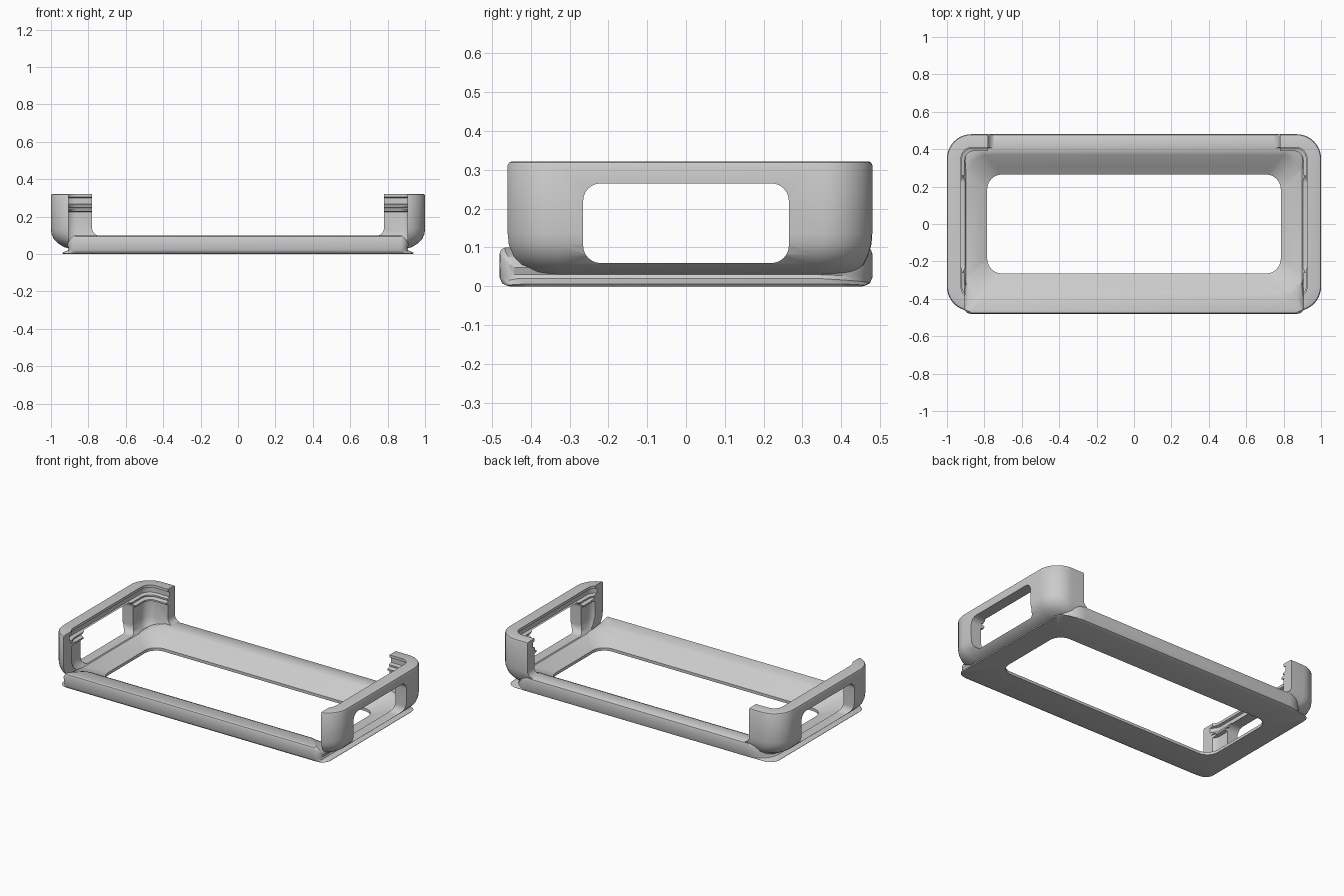
import bpy, bmesh, math
from mathutils import Vector

if "Cube" in bpy.data.objects:
    bpy.data.objects.remove(bpy.data.objects["Cube"])

grey = bpy.data.materials.new("light_grey")
grey.diffuse_color = (0.6, 0.6, 0.6, 1)
grey.use_nodes = True
grey.node_tree.nodes["Principled BSDF"].inputs["Base Color"].default_value = grey.diffuse_color
SEG = 10


def rounded_rect(x0, x1, y0, y1, r_low, r_high):
    """Points (x, y, t); t runs 0 at the x ends to 1 on the y sides."""
    corners = [(x1, y1, 1, 1, r_high, 0), (x0, y1, -1, 1, r_high, 1),
               (x0, y0, -1, -1, r_low, 0), (x1, y0, 1, -1, r_low, 1)]
    pts = []
    for cx, cy, sx, sy, r, flip in corners:
        for i in range(SEG + 1):
            f = i / SEG
            t = 1 - f if flip else f
            a = t * math.pi / 2
            pts.append((cx - sx * r * (1 - math.cos(a)),
                        cy - sy * r * (1 - math.sin(a)), t))
    return pts


def make_object(name, bm):
    bmesh.ops.recalc_face_normals(bm, faces=bm.faces)
    me = bpy.data.meshes.new(name)
    bm.to_mesh(me)
    bm.free()
    ob = bpy.data.objects.new(name, me)
    bpy.context.collection.objects.link(ob)
    me.materials.append(grey)
    return ob


def loft_ring(name, loops):
    """Join closed loops into a tube that closes on itself."""
    bm = bmesh.new()
    rings = [[bm.verts.new(p) for p in loop] for loop in loops]
    n = len(rings[0])
    for k, a in enumerate(rings):
        b = rings[(k + 1) % len(rings)]
        for i in range(n):
            j = (i + 1) % n
            bm.faces.new((a[i], a[j], b[j], b[i]))
    return make_object(name, bm)


def prism(u0, u1, v0, v1, r, place, d0, d1):
    """Rounded rectangular prism; place maps (u, v, depth) to a point."""
    bm = bmesh.new()
    pts = rounded_rect(u0, u1, v0, v1, r, r)
    ends = [[bm.verts.new(place(u, v, d)) for u, v, _ in pts] for d in (d0, d1)]
    n = len(pts)
    for e in ends:
        bm.faces.new(e)
    for i in range(n):
        j = (i + 1) % n
        bm.faces.new((ends[0][i], ends[0][j], ends[1][j], ends[1][i]))
    return make_object("cutter", bm)


def activate(ob):
    bpy.ops.object.select_all(action='DESELECT')
    ob.select_set(True)
    bpy.context.view_layer.objects.active = ob


def cut(ob, cutter):
    activate(ob)
    m = ob.modifiers.new("cut", 'BOOLEAN')
    m.operation, m.solver, m.object = 'DIFFERENCE', 'EXACT', cutter
    bpy.ops.object.modifier_apply(modifier=m.name)
    bpy.data.objects.remove(cutter)


def smooth(ob):
    activate(ob)
    bpy.ops.object.shade_smooth_by_angle(angle=math.radians(32))


# Base frame: half x, half y, front radius, back radius, z at ends, z at rails
base_rows = [
    (.785, .265, .08, .08, 0, 0),
    (.785, .265, .08, .08, .018, .018),
    (.825, .305, .09, .09, .035, .045),
    (.88, .37, .10, .10, .052, .092),
    (.90, .39, .10, .10, .055, .10),
    (.908, .467, .03, .13, .055, .10),
    (.911, .477, .04, .14, .052, .094),
    (.912, .48, .04, .14, .048, .085),
    (.905, .48, .04, .14, .03, .022),
    (.91, .474, .04, .13, .02, .008),
    (.94, .462, .05, .06, .006, .002),
    (.935, .455, .05, .06, 0, 0),
]
loops = []
for hx, hy, rf, rb, ze, zr in base_rows:
    loops.append([(x, y, ze + (zr - ze) * t)
                  for x, y, t in rounded_rect(-hx, hx, -hy, hy, rf, rb)])
base = loft_ring("base_frame", loops)
smooth(base)

# End caps: half x, back y, corner radius, z; grooves and ribs on the inside
cap_rows = [
    (.905, .425, .10, .03),
    (.93, .44, .11, .037),
    (.962, .458, .12, .056),
    (.985, .470, .125, .08),
    (.997, .478, .13, .108),
    (1.0, .48, .13, .135),
    (1.0, .48, .13, .312),
    (.997, .477, .13, .319),
    (.99, .47, .125, .322),
    (.925, .41, .06, .322),
    (.925, .41, .06, .305),
    (.94, .425, .07, .30),
    (.94, .425, .07, .268),
    (.92, .405, .06, .262),
    (.92, .405, .06, .252),
    (.932, .417, .06, .248),
    (.905, .39, .05, .240),
    (.905, .39, .05, .230),
    (.925, .41, .06, .225),
    (.925, .41, .06, .12),
    (.915, .40, .06, .075),
    (.89, .385, .06, .045),
]
loops = [[(x, y, z) for x, y, _ in rounded_rect(-hx, hx, .015 - hy, hy, r, r)]
         for hx, hy, r, z in cap_rows]
caps = loft_ring("end_caps", loops)

along_x = lambda u, v, d: Vector((d, u, v))
along_y = lambda u, v, d: Vector((u, d, v))

# Window through both end walls
cut(caps, prism(-.265, .265, .06, .265, .045, along_x, -1.5, 1.5))
# Open back between the corners, with filleted feet
cut(caps, prism(-.78, .78, .098, 1, .04, along_y, .3, 1))
cut(caps, prism(-.75, .75, -.5, .5, .01, along_y, .3, 1))
# Open front between the corners
cut(caps, prism(-.907, .907, -.5, .8, .01, along_y, -1, -.34))
smooth(caps)
